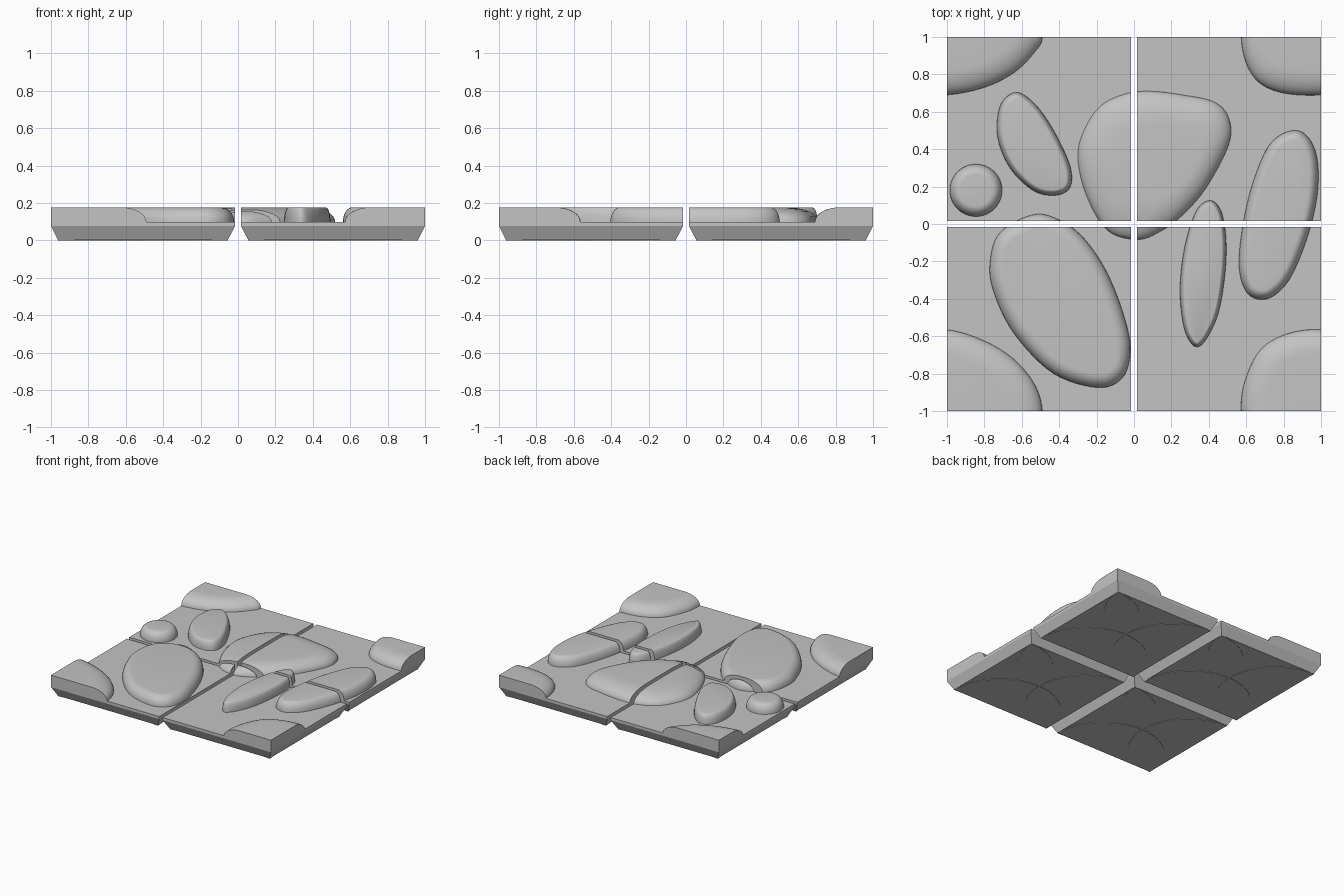
import bpy, bmesh, math
from mathutils import Vector

if "Cube" in bpy.data.objects:
    bpy.data.objects.remove(bpy.data.objects["Cube"])

GAP, TOP, PEAK = 0.016, 0.10, 0.177
LIP, CHAMFER, RELIEF = 0.078, 0.038, 0.003

grey = bpy.data.materials.new("stone grey")
grey.diffuse_color = (0.55, 0.55, 0.55, 1)
grey.use_nodes = True
grey.node_tree.nodes["Principled BSDF"].inputs["Base Color"].default_value = grey.diffuse_color


def finish(bm, name, smooth=False):
    mesh = bpy.data.meshes.new(name)
    bm.to_mesh(mesh)
    bm.free()
    mesh.materials.append(grey)
    ob = bpy.data.objects.new(name, mesh)
    bpy.context.collection.objects.link(ob)
    if smooth:
        bpy.ops.object.select_all(action='DESELECT')
        ob.select_set(True)
        bpy.context.view_layer.objects.active = ob
        bpy.ops.object.shade_smooth_by_angle(angle=math.radians(35))
    return ob


def loft(rings):
    """Closed solid through equal-length rings of 3D points."""
    bm = bmesh.new()
    loops = [[bm.verts.new(p) for p in ring] for ring in rings]
    n = len(loops[0])
    for a, b in zip(loops, loops[1:]):
        for i in range(n):
            j = (i + 1) % n
            bm.faces.new((a[i], a[j], b[j], b[i]))
    bm.faces.new(loops[0][::-1])
    bm.faces.new(loops[-1])
    bmesh.ops.recalc_face_normals(bm, faces=bm.faces[:])
    return bm


def smooth_outline(pts, steps=6):
    """Closed Catmull-Rom curve, returned counter-clockwise."""
    p = [Vector(q) for q in pts]
    n, out = len(p), []
    for i in range(n):
        a, b, c, d = p[i - 1], p[i], p[(i + 1) % n], p[(i + 2) % n]
        for k in range(steps):
            t = k / steps
            out.append(0.5 * (2 * b + (c - a) * t + (2 * a - 5 * b + 4 * c - d) * t * t
                              + (3 * b - a - 3 * c + d) * t ** 3))
    area = sum(out[i - 1].cross(out[i]) for i in range(len(out)))
    return out if area > 0 else out[::-1]


def inset_outline(line, width):
    out = []
    for i, q in enumerate(line):
        t = (line[(i + 1) % len(line)] - line[i - 1]).normalized()
        out.append(q + Vector((-t.y, t.x)) * width)
    return out


TILES = {}
for sx, xn in ((-1, "left"), (1, "right")):
    for sy, yn in ((-1, "front"), (1, "back")):
        TILES[yn + "_" + xn] = (*sorted((sx, sx * GAP)), *sorted((sy, sy * GAP)))


def clip(bm, bounds):
    """Keep the part of a solid above one tile, capping the cuts."""
    x0, x1, y0, y1 = bounds
    for co, no in (((x0, 0, 0), (-1, 0, 0)), ((x1, 0, 0), (1, 0, 0)),
                   ((0, y0, 0), (0, -1, 0)), ((0, y1, 0), (0, 1, 0))):
        geom = bm.verts[:] + bm.edges[:] + bm.faces[:]
        if not geom:
            return
        r = bmesh.ops.bisect_plane(bm, geom=geom, dist=1e-5, plane_co=co,
                                   plane_no=no, clear_outer=True)
        cut = [e for e in r['geom_cut']
               if isinstance(e, bmesh.types.BMEdge) and e.is_valid and e.is_boundary]
        if cut:
            bmesh.ops.edgenet_fill(bm, edges=cut)
    if bm.faces:
        bmesh.ops.recalc_face_normals(bm, faces=bm.faces[:])
        bm.normal_update()
        under = [f for f in bm.faces if f.normal.z < -0.9]
        bmesh.ops.delete(bm, geom=under, context='FACES')


def stone(name, line, flat):
    """Rounded pebble from its outline up to its flat top, split over the tiles."""
    rings = []
    for k in range(9):
        a = math.pi / 2 * k / 8
        t, z = 1 - math.cos(a), TOP + (PEAK - TOP) * math.sin(a)
        rings.append([(*p.lerp(q, t), z) for p, q in zip(line, flat)])
    for tile, bounds in TILES.items():
        bm = loft(rings)
        clip(bm, bounds)
        if bm.faces:
            finish(bm, name + "_" + tile, True)
        else:
            bm.free()


def pebble(name, pts, width):
    line = smooth_outline(pts)
    stone(name, line, inset_outline(line, width))


# Tile slabs with a chamfered underside and shallow petal relief below
for tile, (x0, x1, y0, y1) in TILES.items():
    def rect(d, z):
        return [(x0 + d, y0 + d, z), (x1 - d, y0 + d, z),
                (x1 - d, y1 - d, z), (x0 + d, y1 - d, z)]
    finish(loft([rect(CHAMFER, RELIEF), rect(0, LIP), rect(0, TOP)]), "slab_" + tile)
    cx, cy, h = (x0 + x1) / 2, (y0 + y1) / 2, (x1 - x0) / 2 - CHAMFER
    for sx in (-1, 1):
        for sy in (-1, 1):
            arc = [(h * math.sin(a), h - h * math.cos(a))
                   for a in (math.pi / 2 * k / 12 for k in range(13))]
            lens = arc + [(v, u) for u, v in arc[-2:0:-1]]
            finish(loft([[(cx + sx * u, cy + sy * v, z) for u, v in lens]
                         for z in (0, RELIEF)]), "petal_relief_" + tile)

# Small round pebble
disc = [Vector((math.cos(a), math.sin(a))) for a in (math.tau * k / 48 for k in range(48))]
mid = Vector((-0.845, 0.18))
stone("round_pebble", [mid + d * 0.14 for d in disc], [mid + d * 0.085 for d in disc])

# Egg-shaped, oval and slender pebbles
pebble("egg_pebble", [(-.637, .704), (-.557, .667), (-.477, .576), (-.396, .437),
                      (-.337, .292), (-.345, .19), (-.423, .153), (-.53, .174),
                      (-.637, .265), (-.705, .38), (-.733, .506), (-.712, .64)], 0.032)
pebble("oval_pebble", [(-.54, .05), (-.396, .02), (-.262, -.083), (-.139, -.27),
                       (-.048, -.51), (-.02, -.68), (-.06, -.82), (-.19, -.875),
                       (-.43, -.80), (-.637, -.592), (-.745, -.378), (-.771, -.22),
                       (-.72, -.05)], 0.075)
pebble("slender_pebble", [(.407, .126), (.466, .067), (.493, -.09), (.483, -.3),
                          (.44, -.51), (.348, -.656), (.275, -.58), (.246, -.37),
                          (.268, -.137), (.33, .065)], 0.025)
pebble("long_pebble", [(.846, .50), (.932, .463), (.98, .345), (.98, .158),
                       (.932, -.056), (.846, -.27), (.76, -.375), (.675, -.404),
                       (.60, -.362), (.562, -.233), (.578, -.03), (.632, .21),
                       (.725, .425)], 0.05)

# Large centre stone with a smaller, shifted top
big = smooth_outline([(.086, .71), (.273, .688), (.434, .65), (.509, .56), (.505, .42),
                      (.38, .185), (.246, .035), (.14, -.04), (.03, -.083), (-.11, -.055),
                      (-.2, .04), (-.28, .23), (-.295, .42), (-.2, .61), (-.06, .692)])
base, crown = Vector((0.10, 0.31)), Vector((0.16, 0.335))
stone("large_stone", big, [crown + (p - base) * 0.5 for p in big])

# Corner stone repeated at every corner so the tiles continue each other
corner = smooth_outline([(.51, 0), (.47, .14), (.36, .275), (.2, .375), (0, .435),
                         (-.19, .41), (-.33, .32), (-.41, .15), (-.427, 0),
                         (-.40, -.14), (-.33, -.245), (-.2, -.30), (0, -.31),
                         (.2, -.27), (.36, -.19), (.47, -.08)])
for cx in (-1, 1):
    for cy in (-1, 1):
        line = [p + Vector((cx, cy)) for p in corner]
        stone("corner_stone", line, inset_outline(line, 0.135))
